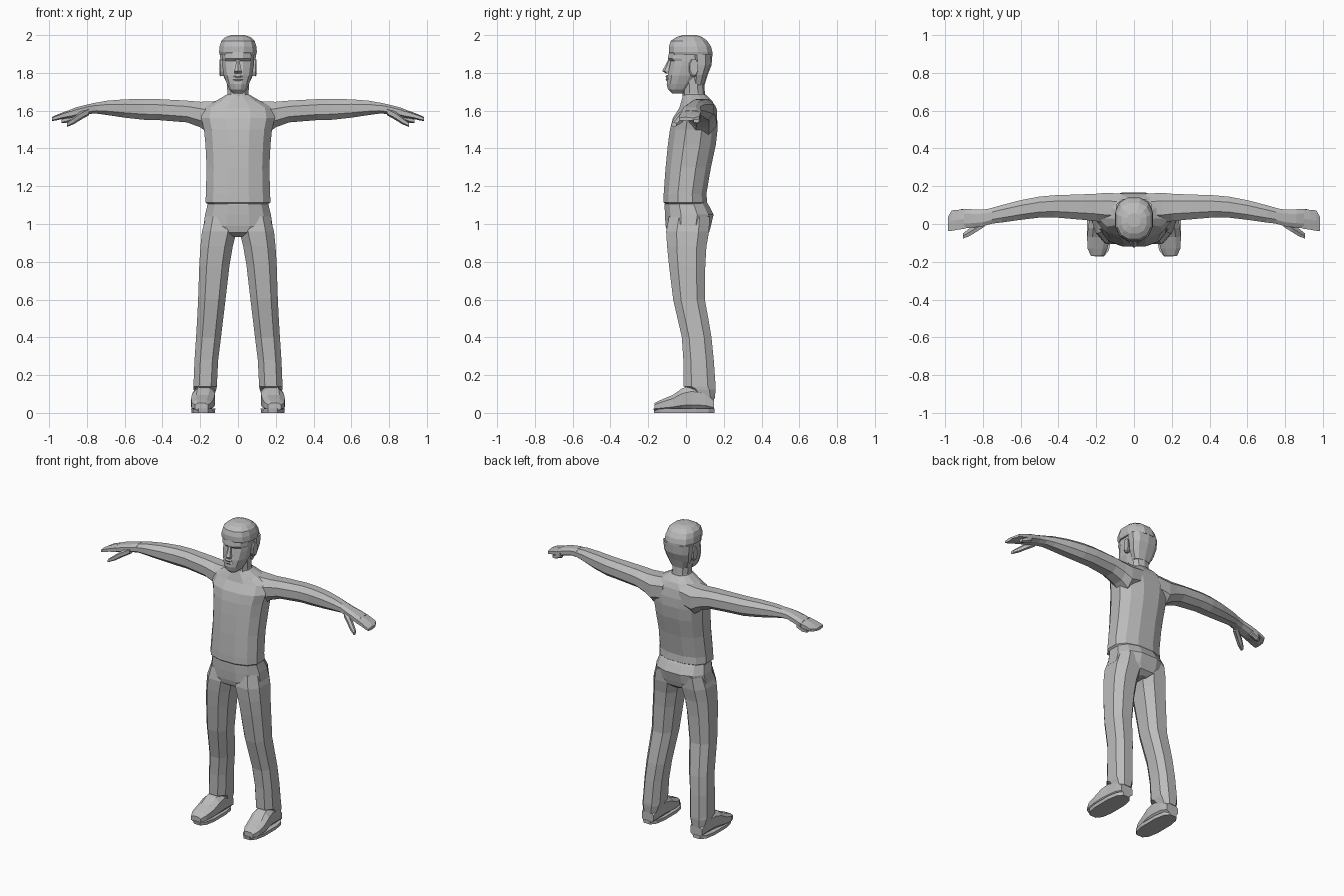
import bpy, bmesh, math

grey = bpy.data.materials.new("plain_grey")
grey.diffuse_color = (0.5, 0.5, 0.5, 1)


def loft(name, axis, rings, n=8, power=2.5, mirror=False):
    """Skin rounded sections (position, a0, a1, b0, b1) placed along one axis."""
    k = 2 / power
    pts = []
    for i in range(n):
        t = 2 * math.pi * (i + 0.5) / n
        c, s = math.cos(t), math.sin(t)
        pts.append((math.copysign(abs(c) ** k, c), math.copysign(abs(s) ** k, s)))
    ma, mb = max(p[0] for p in pts), max(p[1] for p in pts)
    bm = bmesh.new()
    loops = []
    for d, a0, a1, b0, b1 in rings:
        loop = []
        for u, v in pts:
            a = (a0 + a1) / 2 + u / ma * (a1 - a0) / 2
            b = (b0 + b1) / 2 + v / mb * (b1 - b0) / 2
            loop.append(bm.verts.new({"x": (d, a, b), "y": (a, d, b), "z": (a, b, d)}[axis]))
        loops.append(loop)
    for p, q in zip(loops, loops[1:]):
        for i in range(n):
            j = (i + 1) % n
            bm.faces.new((p[i], p[j], q[j], q[i]))
    bm.faces.new(loops[0])
    bm.faces.new(loops[-1])
    bmesh.ops.recalc_face_normals(bm, faces=bm.faces)
    me = bpy.data.meshes.new(name)
    bm.to_mesh(me)
    bm.free()
    me.materials.append(grey)
    ob = bpy.data.objects.new(name, me)
    bpy.context.collection.objects.link(ob)
    if mirror:
        ob.modifiers.new("mirror", "MIRROR")
    return ob


def body(name, rings, n=12, power=2.4):
    """Symmetric upright part from (z, half width, front, back)."""
    return loft(name, "z", [(z, -w, w, f, b) for z, w, f, b in rings], n, power)


# Shirt with a loose hem, rising over the shoulders
body("shirt", [(1.105, .16, -.11, .105), (1.115, .172, -.12, .112), (1.16, .17, -.118, .108),
               (1.30, .166, -.108, .132), (1.42, .172, -.096, .158), (1.50, .18, -.085, .167),
               (1.56, .195, -.07, .165), (1.615, .185, -.035, .155),
               (1.65, .12, -.025, .14), (1.685, .06, -.015, .105)])

# Trousers
body("hips", [(1.13, .158, -.11, .10), (1.10, .162, -.113, .12), (1.05, .174, -.112, .146),
              (.99, .183, -.108, .132), (.955, .14, -.10, .122), (.93, .04, -.06, .09)])
loft("trouser_leg", "z", [
    (1.04, .02, .168, -.09, .125), (.96, .008, .191, -.105, .122), (.88, .028, .199, -.10, .108),
    (.78, .045, .205, -.09, .102), (.60, .066, .211, -.068, .10), (.50, .078, .216, -.045, .118),
    (.40, .09, .222, -.022, .135), (.28, .105, .23, -.014, .147), (.14, .112, .236, -.012, .157),
    (.125, .115, .235, .02, .157), (.075, .13, .225, .06, .152)], 8, 2.6, True)

# Shoes and soles
loft("shoe", "y", [
    (.148, .135, .222, .012, .08), (.10, .125, .23, .012, .13), (.03, .122, .235, .012, .145),
    (-.02, .122, .243, .012, .13), (-.07, .128, .248, .012, .095), (-.13, .14, .246, .012, .07),
    (-.168, .16, .228, .012, .052)], 8, 2.8, True)
loft("sole", "z", [(0, .122, .245, -.168, .15), (.022, .12, .248, -.172, .15)], 12, 2.8, True)

# Arms sweep forward towards the wrists
loft("arm", "x", [
    (.06, .0, .16, 1.50, 1.655), (.15, .005, .165, 1.475, 1.648), (.20, .015, .16, 1.512, 1.647),
    (.27, .022, .157, 1.538, 1.653), (.42, .035, .152, 1.55, 1.661), (.50, .034, .145, 1.552, 1.662),
    (.60, .022, .126, 1.563, 1.66), (.70, .008, .10, 1.578, 1.652), (.77, .0, .08, 1.587, 1.638)],
    8, 2.3, True)

# Hands: palm, finger groups and thumb
loft("palm", "x", [
    (.75, .002, .084, 1.585, 1.643), (.80, -.012, .076, 1.582, 1.632),
    (.86, -.02, .078, 1.565, 1.617), (.90, -.022, .08, 1.558, 1.60)], 8, 2.6, True)
loft("fingers", "x", [(.89, -.024, .08, 1.562, 1.604), (.93, -.03, .075, 1.556, 1.59),
                      (.965, -.036, .072, 1.548, 1.576), (.985, -.036, .035, 1.545, 1.566)], 6, 2.6, True)
loft("little_finger", "x", [(.87, .04, .08, 1.55, 1.60), (.91, .038, .08, 1.535, 1.57),
                            (.935, .04, .07, 1.535, 1.556)], 6, 2.4, True)
loft("thumb", "x", [(.79, -.014, .03, 1.575, 1.615), (.835, -.042, .0, 1.55, 1.594),
                    (.87, -.064, -.022, 1.528, 1.566), (.905, -.077, -.05, 1.514, 1.538)], 6, 2.4, True)

# Neck and face
body("neck", [(1.64, .07, -.02, .12), (1.69, .056, -.018, .10), (1.78, .06, -.02, .095)], 10)
body("face", [(1.692, .025, -.075, -.01), (1.712, .045, -.095, .02), (1.74, .058, -.102, .05),
              (1.785, .075, -.097, .08), (1.84, .084, -.086, .10), (1.862, .086, -.082, .11),
              (1.875, .086, -.096, .11), (1.92, .086, -.088, .11)], 12, 2.3)
body("nose", [(1.798, .018, -.108, -.07), (1.81, .02, -.126, -.07), (1.835, .013, -.112, -.07),
              (1.872, .009, -.094, -.07)], 6)
body("lips", [(1.757, .02, -.102, -.07), (1.765, .028, -.108, -.07), (1.773, .03, -.104, -.07),
              (1.782, .024, -.11, -.07), (1.79, .012, -.102, -.07)], 8)
loft("ear", "x", [(.075, .02, .055, 1.785, 1.865), (.092, .015, .062, 1.782, 1.872),
                  (.099, .022, .064, 1.79, 1.872)], 8, 2.2, True)

# Hair: back of the head and cap
body("back_hair", [(1.735, .055, .03, .098), (1.79, .08, .03, .115), (1.84, .09, .03, .135),
                   (1.90, .096, .02, .14)], 10)
body("hair_cap", [(1.895, .096, -.082, .14), (1.91, .1, -.09, .14), (1.94, .097, -.09, .132),
                  (1.97, .088, -.08, .112), (1.99, .066, -.05, .085), (2.0, .035, -.015, .055)], 12, 2.4)
